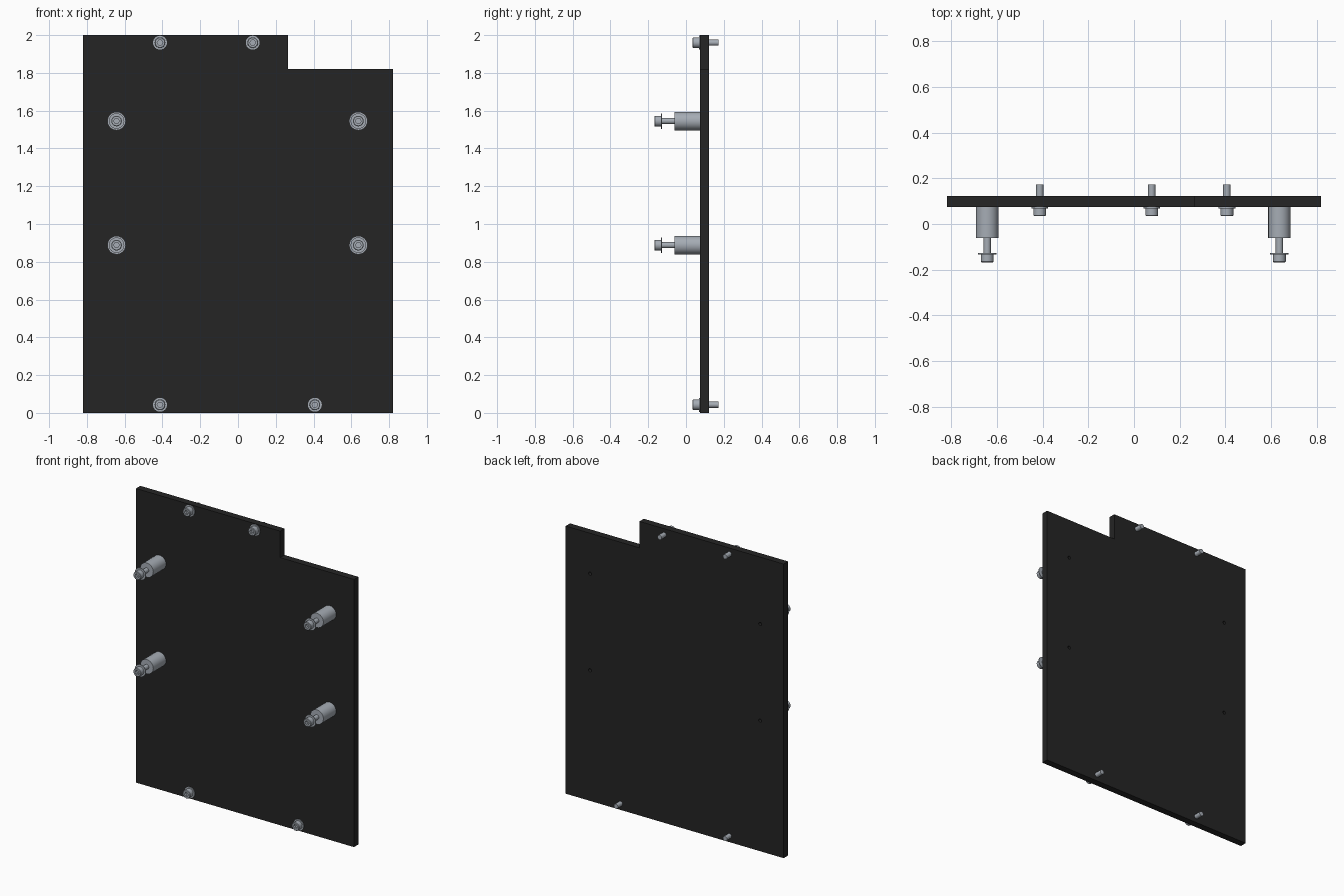
import bpy, bmesh, math

cube = bpy.data.objects.get("Cube")
if cube:
    bpy.data.objects.remove(cube, do_unlink=True)


def material(name, rgb):
    m = bpy.data.materials.new(name)
    m.use_nodes = True
    m.diffuse_color = (*rgb, 1)
    m.node_tree.nodes["Principled BSDF"].inputs["Base Color"].default_value = (*rgb, 1)
    return m


BLACK = material("black panel", (0.018, 0.018, 0.018))
STEEL = material("steel", (0.38, 0.415, 0.46))
SEG = 24
FRONT, BACK = 0.075, 0.122


def add_object(name, bm, mat):
    bmesh.ops.recalc_face_normals(bm, faces=bm.faces)
    mesh = bpy.data.meshes.new(name)
    bm.to_mesh(mesh)
    bm.free()
    mesh.materials.append(mat)
    ob = bpy.data.objects.new(name, mesh)
    bpy.context.collection.objects.link(ob)
    return ob


def smooth(ob):
    bpy.ops.object.select_all(action="DESELECT")
    ob.select_set(True)
    bpy.context.view_layer.objects.active = ob
    bpy.ops.object.shade_smooth_by_angle(angle=math.radians(35))


def turned(name, x, z, profile, socket=0):
    """Turn (radius, y) points about a y axis; the first `socket` rings are hexagonal."""
    bm = bmesh.new()
    rings = []
    for i, (r, y) in enumerate(profile):
        ring = []
        for k in range(SEG):
            a = 2 * math.pi * k / SEG
            rr = r
            if i < socket:
                rr = r / math.cos(a % (math.pi / 3) - math.pi / 6)
            ring.append(bm.verts.new((x + rr * math.cos(a), y, z + rr * math.sin(a))))
        rings.append(ring)
    for a, b in zip(rings, rings[1:]):
        for k in range(SEG):
            n = (k + 1) % SEG
            bm.faces.new((a[k], a[n], b[n], b[k]))
    bm.faces.new(rings[0])
    bm.faces.new(rings[-1])
    ob = add_object(name, bm, STEEL)
    smooth(ob)
    return ob


def bolt(name, x, z, top, seat, tip):
    # Socket head screw with a hexagonal recess
    turned(name, x, z, [(0.013, top + 0.018), (0.013, top), (0.025, top),
                        (0.028, top + 0.003), (0.028, seat), (0.016, seat),
                        (0.016, tip)], socket=2)


def washer(name, x, z, r, y0, y1):
    turned(name, x, z, [(r, y0), (r, y1)])


# Notched panel
bm = bmesh.new()
outline = [(-0.82, 0), (0.82, 0), (0.82, 1.82), (0.265, 1.82), (0.265, 2), (-0.82, 2)]
face = bm.faces.new([bm.verts.new((x, FRONT, z)) for x, z in outline])
out = bmesh.ops.extrude_face_region(bm, geom=[face])
bmesh.ops.translate(bm, vec=(0, BACK - FRONT, 0),
                    verts=[v for v in out["geom"] if isinstance(v, bmesh.types.BMVert)])
panel = add_object("panel", bm, BLACK)

# Standoffs, each with a long screw, a washer and a small hole through the panel
for side, x in (("right", -0.643), ("left", 0.637)):
    for level, z in (("lower", 0.888), ("upper", 1.545)):
        tag = f"{level}_{side}"
        turned(f"standoff_{tag}", x, z, [(0.049, -0.062), (0.049, FRONT)])
        bolt(f"standoff_screw_{tag}", x, z, -0.168, -0.133, -0.04)
        washer(f"standoff_washer_{tag}", x, z, 0.041, -0.133, -0.128)
        cutter = turned(f"hole_cutter_{tag}", x, z, [(0.011, 0.05), (0.011, 0.15)])
        cutter.hide_render = True
        cutter.hide_set(True)
        cut = panel.modifiers.new(f"hole_{tag}", "BOOLEAN")
        cut.operation = "DIFFERENCE"
        cut.solver = "EXACT"
        cut.object = cutter

# Apply the holes and discard the cutters
bpy.context.view_layer.update()
cut_mesh = bpy.data.meshes.new_from_object(
    panel.evaluated_get(bpy.context.evaluated_depsgraph_get()))
panel.modifiers.clear()
panel.data = cut_mesh
for ob in [o for o in bpy.data.objects if o.name.startswith("hole_cutter")]:
    bpy.data.objects.remove(ob, do_unlink=True)

# Mounting screws along the top and bottom edges
for tag, x, z in (("top_right", -0.413, 1.96), ("top_left", 0.078, 1.96),
                  ("bottom_right", -0.413, 0.043), ("bottom_left", 0.407, 0.043)):
    bolt(f"edge_screw_{tag}", x, z, 0.035, 0.069, 0.172)
    washer(f"edge_washer_{tag}", x, z, 0.037, 0.069, FRONT)
